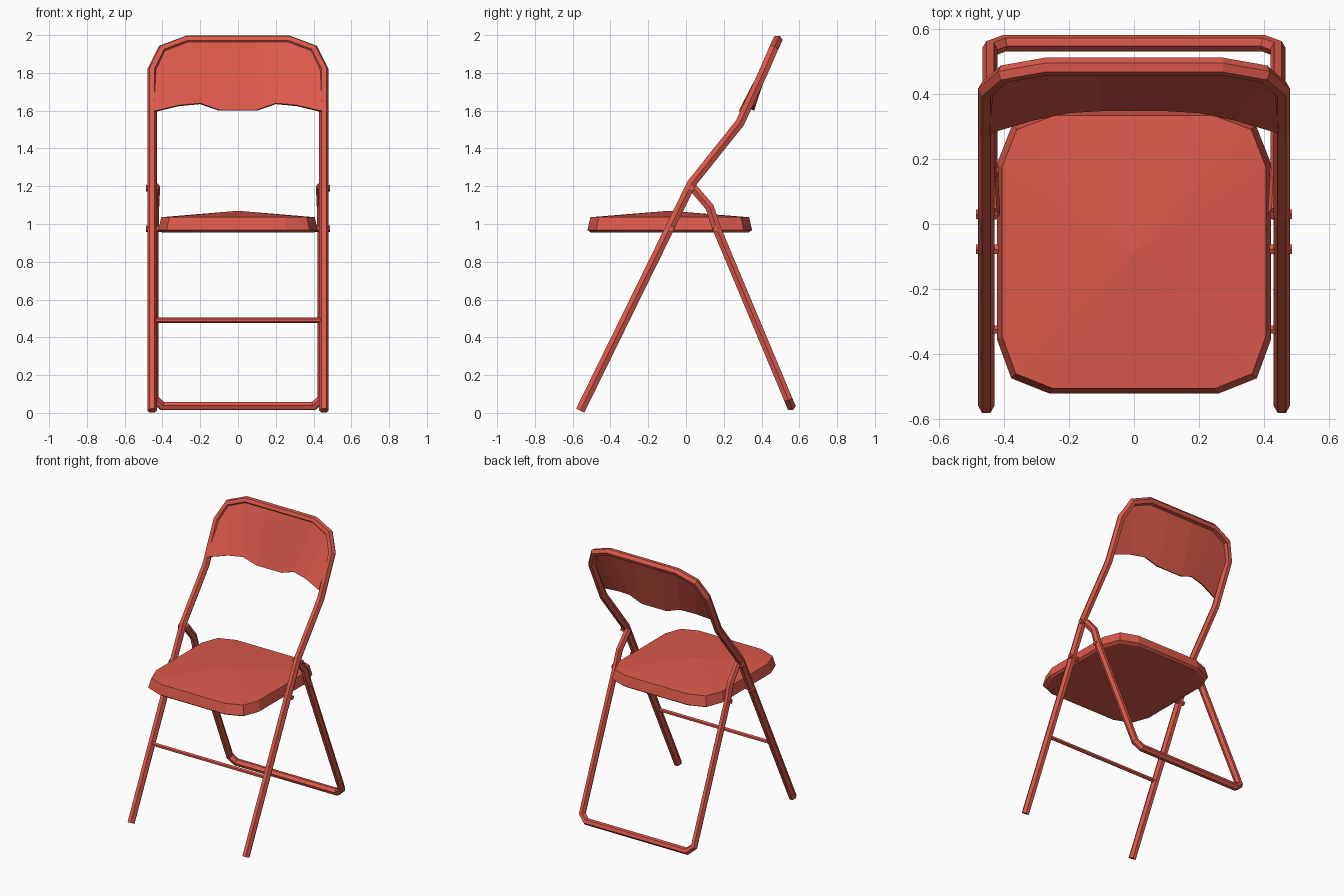
import bpy, bmesh, math
from mathutils import Vector

if "Cube" in bpy.data.objects:
    bpy.data.objects.remove(bpy.data.objects["Cube"])

red = bpy.data.materials.new("red_paint")
red.diffuse_color = (0.72, 0.10, 0.07, 1)
red.use_nodes = True
red.node_tree.nodes["Principled BSDF"].inputs["Base Color"].default_value = red.diffuse_color


def finish(name, bm):
    bmesh.ops.recalc_face_normals(bm, faces=bm.faces)
    me = bpy.data.meshes.new(name)
    bm.to_mesh(me)
    bm.free()
    me.materials.append(red)
    ob = bpy.data.objects.new(name, me)
    bpy.context.collection.objects.link(ob)
    return ob


def bridge(bm, a, b):
    n = len(a)
    for i in range(n):
        bm.faces.new((a[i], a[(i + 1) % n], b[(i + 1) % n], b[i]))


def tube(name, path, ru, rv, ref=Vector((1, 0, 0)), sides=6):
    """Sweep a polygon along a path with mitred joints."""
    pts = [Vector(p) for p in path]
    dirs = [(b - a).normalized() for a, b in zip(pts, pts[1:])]
    v = dirs[0].cross(ref).normalized()
    u = v.cross(dirs[0])
    ring = []
    for i in range(sides):
        t = math.tau * i / sides
        ring.append(pts[0] + u * math.cos(t) * ru + v * math.sin(t) * rv)
    bm = bmesh.new()
    prev = [bm.verts.new(c) for c in ring]
    bm.faces.new(prev)
    for i, d in enumerate(dirs):
        n = d if i == len(dirs) - 1 else (d + dirs[i + 1]).normalized()
        ring = [c + d * ((pts[i + 1] - c).dot(n) / d.dot(n)) for c in ring]
        cur = [bm.verts.new(c) for c in ring]
        bridge(bm, prev, cur)
        prev = cur
    bm.faces.new(prev)
    return finish(name, bm)


def mirrored(half):
    """Continue a right-hand point list onto the left side."""
    return half + [(-p[0],) + tuple(p[1:]) for p in reversed(half)]


# Front legs rising into the backrest hoop
tube("front_frame", mirrored([
    (0.455, -0.56, 0.012), (0.455, 0.03, 1.215), (0.455, 0.285, 1.535),
    (0.455, 0.415, 1.815), (0.40, 0.462, 1.925), (0.27, 0.485, 1.974)]),
    0.025, 0.028)

# Rear leg loop with floor bar
tube("rear_frame", mirrored([
    (0.435, 0.03, 1.20), (0.44, 0.125, 1.09), (0.443, 0.165, 0.97),
    (0.443, 0.54, 0.075), (0.40, 0.556, 0.036)]),
    0.023, 0.026)

# Crossbar between the front legs
tube("crossbar", [(-0.45, -0.325, 0.49), (0.45, -0.325, 0.49)],
     0.014, 0.014, Vector((0, 0, 1)))

# Pivot pins
for side, s in (("right", 1), ("left", -1)):
    for name, y, z, x0, x1 in (("upper", 0.03, 1.19, 0.42, 0.486),
                               ("front", -0.078, 0.975, 0.39, 0.486),
                               ("rear", 0.158, 0.975, 0.39, 0.470)):
        tube(f"{side}_{name}_pin", [(s * x0, y, z), (s * x1, y, z)],
             0.017, 0.017, Vector((0, 0, 1)))

# Seat: stacked outlines with a shallow peak on top
outline = mirrored([(0.26, -0.522), (0.378, -0.475), (0.422, -0.355),
                    (0.422, 0.185), (0.375, 0.305), (0.255, 0.350)])
bm = bmesh.new()
cy = -0.086
rings = []
for inset, z in ((0.018, 0.955), (0.0, 0.968), (0.016, 1.036)):
    kx, ky = 1 - inset / 0.422, 1 - inset / 0.436
    rings.append([bm.verts.new((x * kx, cy + (y - cy) * ky, z))
                  for x, y in outline])
bm.faces.new(rings[0])
bridge(bm, rings[0], rings[1])
bridge(bm, rings[1], rings[2])
peak = bm.verts.new((0, -0.09, 1.07))
for i, a in enumerate(rings[2]):
    bm.faces.new((a, rings[2][(i + 1) % len(rings[2])], peak))
finish("seat", bm)

# Curved back panel with a wavy lower edge
bottom = mirrored([(0.445, 0.285, 1.595), (0.31, 0.325, 1.627),
                   (0.20, 0.348, 1.637), (0.10, 0.354, 1.602)])
top = mirrored([(0.440, 0.408, 1.805), (0.395, 0.452, 1.918),
                (0.27, 0.474, 1.966), (0.10, 0.474, 1.968)])
bm = bmesh.new()
lo = [bm.verts.new(p) for p in bottom]
hi = [bm.verts.new(p) for p in top]
for i in range(len(lo) - 1):
    bm.faces.new((lo[i], lo[i + 1], hi[i + 1], hi[i]))
panel = finish("back_panel", bm)
mod = panel.modifiers.new("thickness", 'SOLIDIFY')
mod.thickness = 0.014
mod.offset = 0
